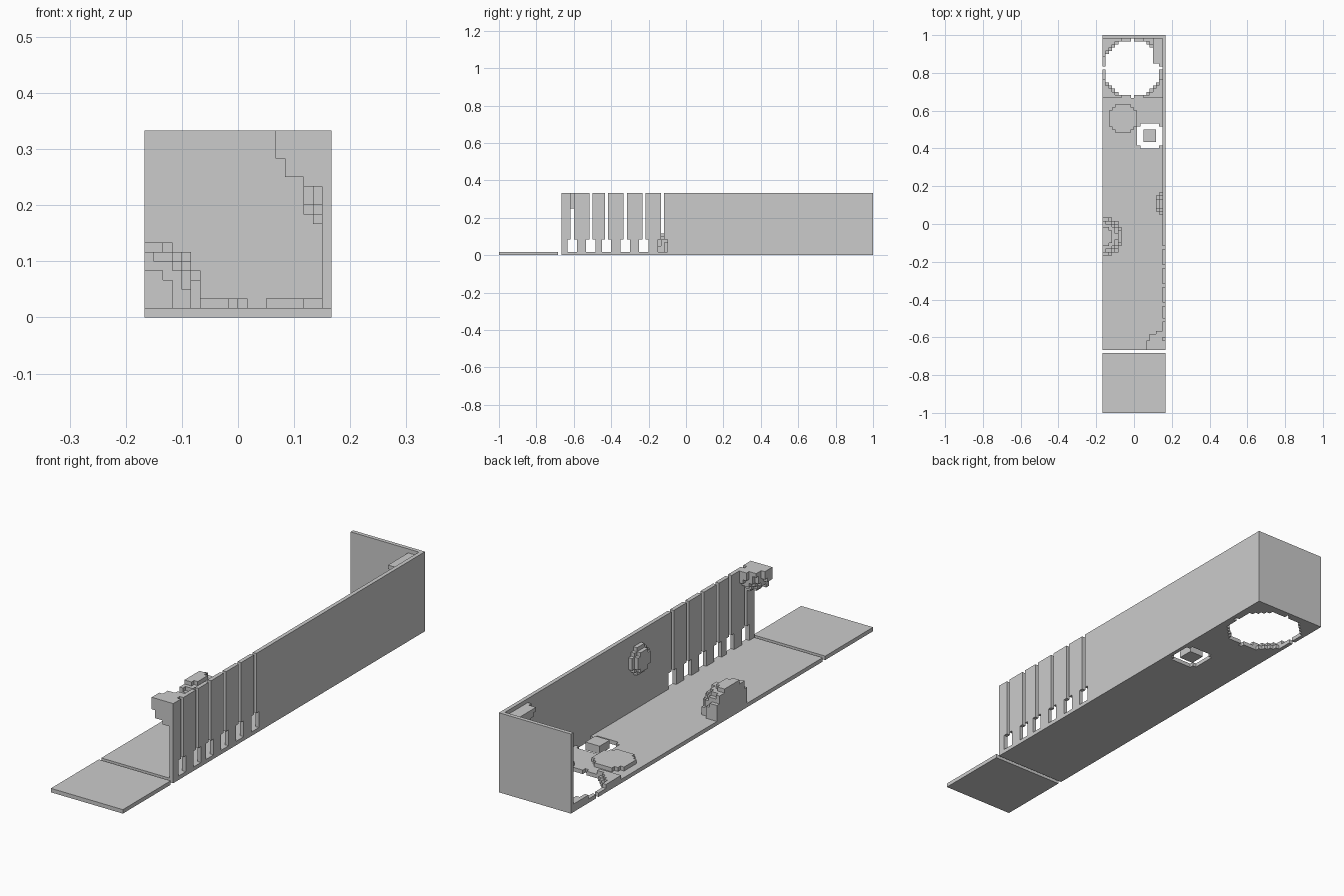
import bpy, bmesh

if "Cube" in bpy.data.objects:
    bpy.data.objects.remove(bpy.data.objects["Cube"])

U = 1 / 60  # one block of the model


def finish(name, bm):
    bmesh.ops.remove_doubles(bm, verts=bm.verts, dist=1e-5)
    mesh = bpy.data.meshes.new(name)
    bm.to_mesh(mesh)
    bm.free()
    obj = bpy.data.objects.new(name, mesh)
    bpy.context.collection.objects.link(obj)


def add_box(bm, lo, hi):
    v = [bm.verts.new((x * U, y * U, z * U))
         for x in (lo[0], hi[0]) for y in (lo[1], hi[1]) for z in (lo[2], hi[2])]
    for f in ((0, 1, 3, 2), (4, 6, 7, 5), (0, 4, 5, 1),
              (2, 3, 7, 6), (0, 2, 6, 4), (1, 5, 7, 3)):
        bm.faces.new([v[i] for i in f])


def boxes(name, *pairs):
    bm = bmesh.new()
    for lo, hi in pairs:
        add_box(bm, lo, hi)
    finish(name, bm)


def blocks(name, lo, hi, inside):
    """Outer skin of all unit blocks in lo..hi whose centre passes the test."""
    cells = {(x, y, z) for x in range(lo[0], hi[0]) for y in range(lo[1], hi[1])
             for z in range(lo[2], hi[2]) if inside(x + .5, y + .5, z + .5)}
    bm = bmesh.new()
    for c in cells:
        for a in range(3):
            b, d = (a + 1) % 3, (a + 2) % 3
            for s in (0, 1):
                n = list(c)
                n[a] += 2 * s - 1
                if tuple(n) in cells:
                    continue
                quad = []
                for i, j in ((0, 0), (1, 0), (1, 1), (0, 1)):
                    p = list(c)
                    p[a] += s
                    p[b] += i
                    p[d] += j
                    quad.append(bm.verts.new([k * U for k in p]))
                bm.faces.new(quad if s else quad[::-1])
    finish(name, bm)


def ball(c, r):
    if not isinstance(r, tuple):
        r = (r, r, r)
    return lambda *p: sum(((p[i] - c[i]) / r[i]) ** 2 for i in range(3)) <= 1


# Floor: front slab, long middle, and the rear with its two openings
boxes("front_slab", ((-10, -60, 0), (10, -41, 1)))
boxes("floor", ((-10, -40, 0), (10, 24, 1)))


def hole_dist(x, y):
    return (x + .5) ** 2 + (y - 49.5) ** 2


def rear_floor(x, y, z):
    dx, dy = abs(x - 5), abs(y - 28)
    small_hole = dx < 4 and dy < 4 and dx + dy < 7
    return hole_dist(x, y) > 81.5 and not small_hole


blocks("rear_floor", (-10, 24, 0), (10, 60, 1), rear_floor)
blocks("round_hole_rim", (-10, 40, 1), (9, 59, 2),
       lambda x, y, z: hole_dist(x, y) > 92)
boxes("small_hole_block", ((3, 26, 0), (7, 30, 2)))
blocks("round_pad", (-8, 29, 1), (1, 38, 2),
       lambda x, y, z: (x + 3.5) ** 2 + (y - 33.5) ** 2 <= 20.25)

# Back wall, and side wall split by slots that widen at the foot
boxes("back_wall", ((-10, 59, 1), (10, 60, 20)))
slots = [-37, -31, -26, -20, -14, -8]
panels = []
for i, (a, b) in enumerate(zip([-41] + slots, slots + [59])):
    start, foot = a + 1, (a + 2 if i else a + 1)
    end = b - 1 if b != 59 else b
    panels += [((9, start, 5), (10, b, 20)), ((9, foot, 1), (10, end, 5))]
boxes("side_wall", *panels)

# Rounded block lumps on the floor and wall
blocks("floor_lump", (-10, -10, 1), (-4, 2, 9), ball((-10, -4, 2), 6.4))
blocks("front_corner_lump", (3, -40, 13), (9, -33, 20), ball((10, -40, 20), 6.4))
blocks("wall_lump", (7, 3, 10), (9, 10, 17), ball((10, 6.5, 13.5), 3.6))
blocks("rear_corner_lump", (6, 50, 16), (9, 59, 19), ball((10, 59, 19), (6.5, 9.2, 4.5)))
